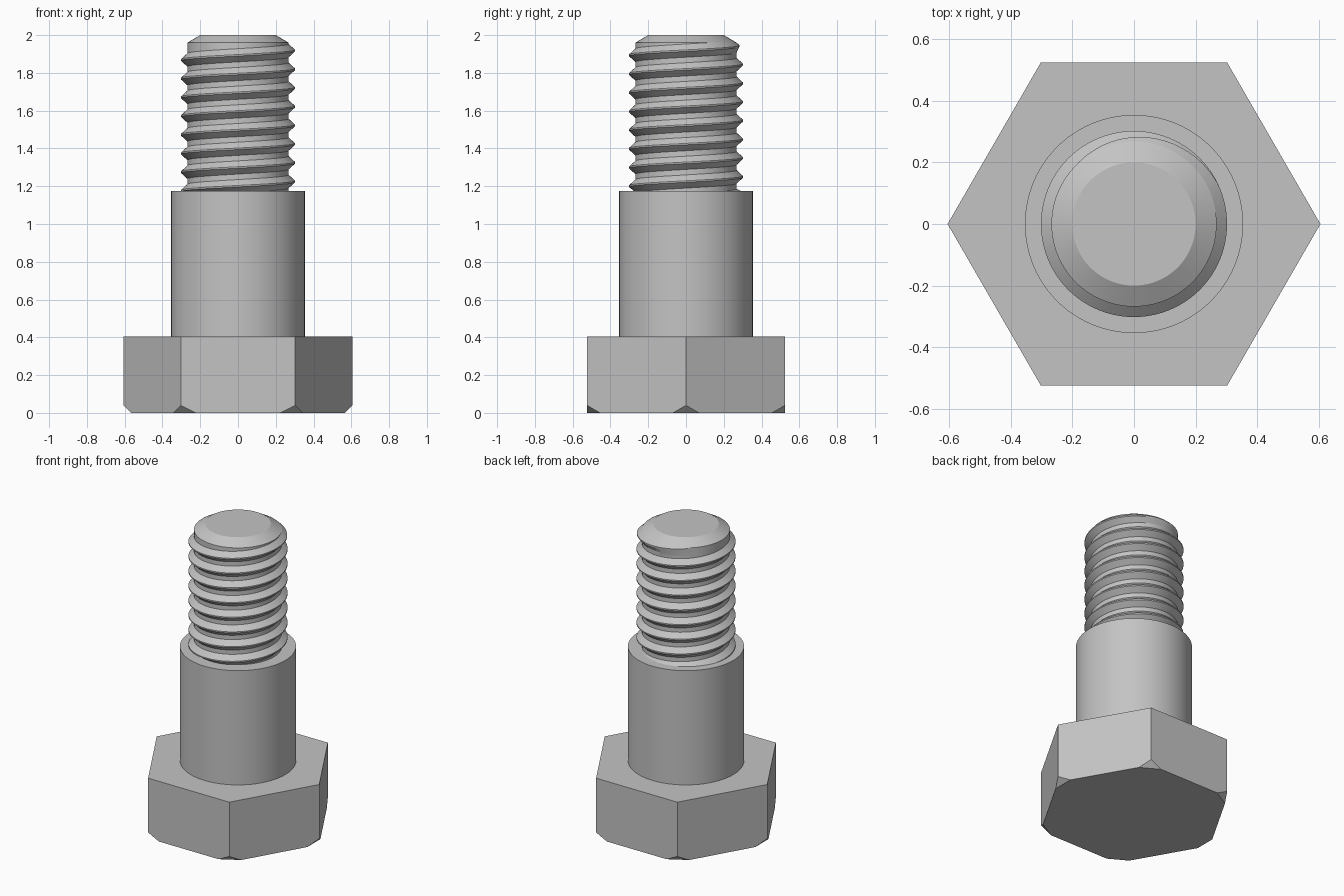
import bpy, bmesh
from math import pi, sin, cos, radians, floor
from mathutils import Vector

if "Cube" in bpy.data.objects:
    bpy.data.objects.remove(bpy.data.objects["Cube"])

steel = bpy.data.materials.new("steel grey")
steel.diffuse_color = (0.55, 0.55, 0.55, 1)
steel.use_nodes = True
steel.node_tree.nodes["Principled BSDF"].inputs["Base Color"].default_value = steel.diffuse_color


def finish(name, bm, smooth=None):
    """Turn a bmesh into a named steel object."""
    bmesh.ops.recalc_face_normals(bm, faces=bm.faces)
    mesh = bpy.data.meshes.new(name)
    bm.to_mesh(mesh)
    bm.free()
    mesh.materials.append(steel)
    ob = bpy.data.objects.new(name, mesh)
    bpy.context.collection.objects.link(ob)
    if smooth:
        bpy.ops.object.select_all(action='DESELECT')
        ob.select_set(True)
        bpy.context.view_layer.objects.active = ob
        bpy.ops.object.shade_smooth_by_angle(angle=radians(smooth))
    return ob


# Hex head with its lower corners cut off
HEAD_R, HEAD_H, CUT, CUT_H = 0.605, 0.405, 0.08, 0.04
bm = bmesh.new()
corner = [Vector((HEAD_R * cos(i * pi / 3), HEAD_R * sin(i * pi / 3), 0)) for i in range(6)]
top, mid, before, after = [], [], [], []
for i, c in enumerate(corner):
    top.append(bm.verts.new(c + Vector((0, 0, HEAD_H))))
    mid.append(bm.verts.new(c + Vector((0, 0, CUT_H))))
    before.append(bm.verts.new(c + (corner[i - 1] - c).normalized() * CUT))
    after.append(bm.verts.new(c + (corner[(i + 1) % 6] - c).normalized() * CUT))
for i in range(6):
    j = (i + 1) % 6
    bm.faces.new((top[i], mid[i], after[i], before[j], mid[j], top[j]))
    bm.faces.new((mid[i], before[i], after[i]))
bm.faces.new(top)
bm.faces.new([v for pair in zip(before, after) for v in pair])
finish("hex_head", bm)

# Plain shank
SHANK_R, SHANK_TOP, SEG = 0.354, 1.174, 96
bm = bmesh.new()
rings = [[bm.verts.new((SHANK_R * cos(2 * pi * i / SEG), SHANK_R * sin(2 * pi * i / SEG), z))
          for i in range(SEG)] for z in (HEAD_H, SHANK_TOP)]
for i in range(SEG):
    j = (i + 1) % SEG
    bm.faces.new((rings[0][i], rings[0][j], rings[1][j], rings[1][i]))
bm.faces.new(rings[1])
finish("shank", bm, 30)

# Right-handed thread: a helical grid that fades out near the top
ROOT, DEPTH, PITCH = 0.268, 0.034, 0.099
Z_LOW, Z_HIGH, CREST_Z = SHANK_TOP - 0.005, 1.96, 1.918   # top crest height on +x
profile = [(-0.035, 0), (-0.004, 1), (0.004, 1), (0.035, 0)]
P = len(profile)
FIRST, LAST = -10, 2                                       # turns relative to top crest
bm = bmesh.new()


def thread_point(i, j):
    turn = FIRST + j // P
    offset, height = profile[j % P]
    a = 2 * pi * i / SEG
    helix = 2 * pi * turn + a
    fade = min(1, max(0, (radians(135) - helix) / radians(110)))
    r = ROOT + DEPTH * height * fade
    z = CREST_Z + PITCH * helix / (2 * pi) + offset
    return r * cos(a), r * sin(a), min(Z_HIGH, max(Z_LOW, z))


rows = (LAST - FIRST) * P
grid = [[bm.verts.new(thread_point(i, j)) for j in range(rows + P)] for i in range(SEG)]
for i in range(SEG):
    wrap = P if i == SEG - 1 else 0                        # last column joins one turn up
    nxt = grid[(i + 1) % SEG]
    for j in range(rows - 1):
        bm.faces.new((grid[i][j], nxt[j + wrap], nxt[j + 1 + wrap], grid[i][j + 1]))
bmesh.ops.remove_doubles(bm, verts=bm.verts, dist=0.00005)
bmesh.ops.dissolve_degenerate(bm, dist=0.00005, edges=bm.edges)
# drop anything squashed flat inside the shank or under the tip
flat = [f for f in bm.faces if all(v.co.z < Z_LOW + 1e-5 for v in f.verts)]
bmesh.ops.delete(bm, geom=flat, context='FACES')
finish("thread", bm, 25)

# Chamfered tip
bm = bmesh.new()
bmesh.ops.create_cone(bm, cap_ends=True, segments=SEG, radius1=ROOT, radius2=0.2, depth=2 - Z_HIGH)
bmesh.ops.translate(bm, verts=bm.verts, vec=(0, 0, (2 + Z_HIGH) / 2))
bottom = [f for f in bm.faces if f.calc_center_median().z < Z_HIGH + 0.001]
bmesh.ops.delete(bm, geom=bottom, context='FACES_ONLY')
finish("chamfered_tip", bm, 25)
